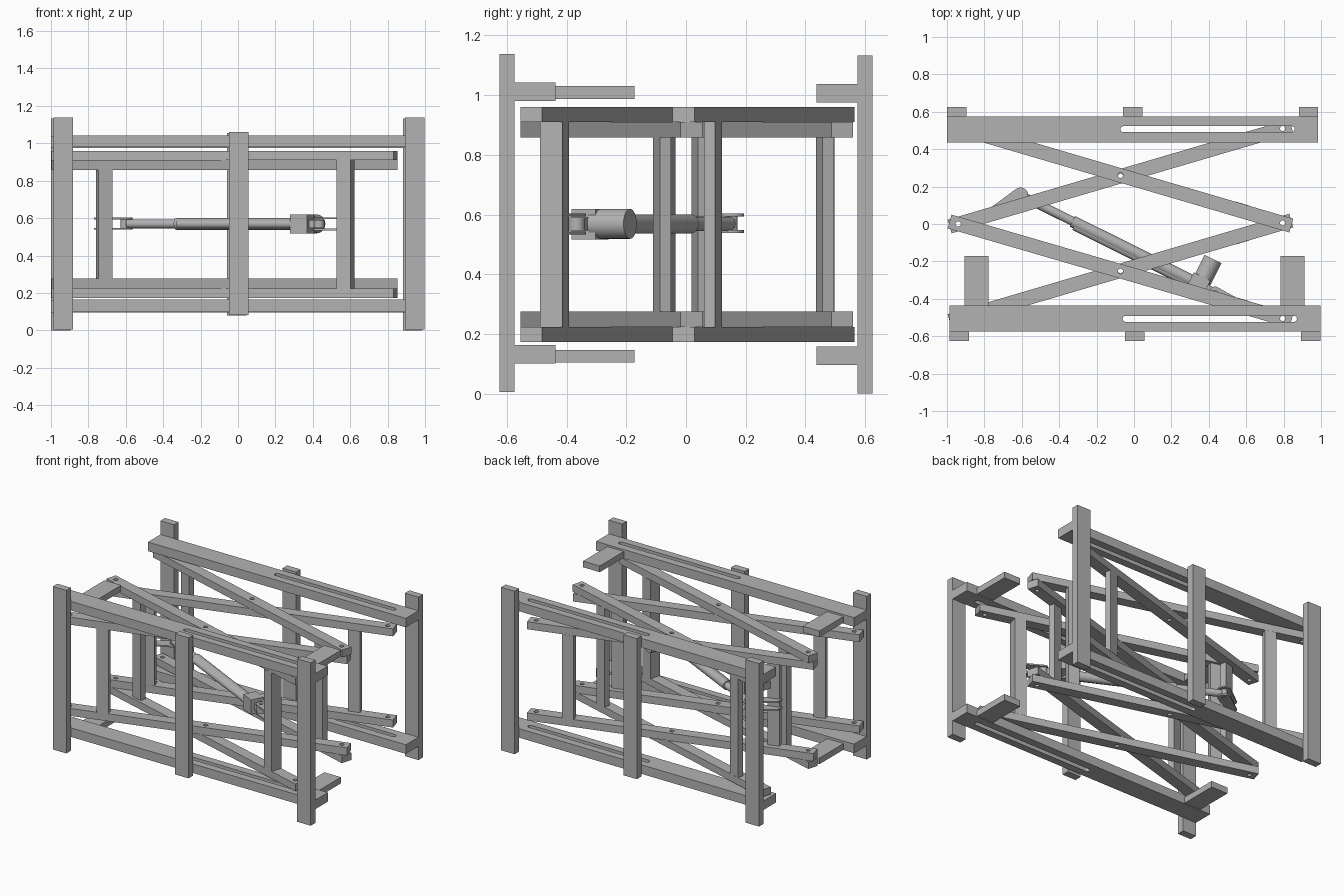
import bpy, bmesh, math
from mathutils import Vector, Matrix

if "Cube" in bpy.data.objects:
    bpy.data.objects.remove(bpy.data.objects["Cube"])

grey = bpy.data.materials.new("plain_grey")
grey.use_nodes = True
COLOUR = (0.45, 0.45, 0.45, 1)
grey.diffuse_color = COLOUR
grey.node_tree.nodes["Principled BSDF"].inputs["Base Color"].default_value = COLOUR

MID = 0.567  # height of the plane the frame is mirrored about


def add_object(name, mesh):
    mesh.materials.clear()
    mesh.materials.append(grey)
    ob = bpy.data.objects.new(name, mesh)
    bpy.context.collection.objects.link(ob)
    return ob


def box(name, x, y, z, turn=0):
    """Box from (min, max) ranges, turned about its own vertical axis."""
    bm = bmesh.new()
    bmesh.ops.create_cube(bm, size=1)
    size = Vector((x[1] - x[0], y[1] - y[0], z[1] - z[0]))
    centre = Vector((sum(x) / 2, sum(y) / 2, sum(z) / 2))
    bm.transform(Matrix.Translation(centre) @ Matrix.Rotation(turn, 4, 'Z') @ Matrix.Diagonal(size).to_4x4())
    mesh = bpy.data.meshes.new(name)
    bm.to_mesh(mesh)
    bm.free()
    return add_object(name, mesh)


def ring(cx, cy, r, n=16):
    return [(cx + r * math.cos(i * math.tau / n), cy + r * math.sin(i * math.tau / n)) for i in range(n)]


def slot(x0, x1, y, r, n=8):
    def half(cx, start):
        return [(cx + r * math.cos(start + math.pi * i / n), y + r * math.sin(start + math.pi * i / n))
                for i in range(n + 1)]
    return half(x1, -math.pi / 2) + half(x0, math.pi / 2)


def plate(name, z, outline, holes=()):
    """Flat plate with holes, extruded between two heights."""
    curve = bpy.data.curves.new(name + "_outline", 'CURVE')
    curve.dimensions = '2D'
    curve.fill_mode = 'BOTH'
    curve.extrude = (z[1] - z[0]) / 2
    for loop in [outline, *holes]:
        sp = curve.splines.new('POLY')
        sp.points.add(len(loop) - 1)
        for p, (px, py) in zip(sp.points, loop):
            p.co = (px, py, 0, 1)
        sp.use_cyclic_u = True
    temp = bpy.data.objects.new(name + "_outline", curve)
    bpy.context.collection.objects.link(temp)
    dg = bpy.context.evaluated_depsgraph_get()
    mesh = bpy.data.meshes.new_from_object(temp.evaluated_get(dg))
    bpy.data.objects.remove(temp)
    bm = bmesh.new()
    bm.from_mesh(mesh)
    bmesh.ops.remove_doubles(bm, verts=bm.verts, dist=1e-5)
    bmesh.ops.recalc_face_normals(bm, faces=bm.faces)
    bm.transform(Matrix.Translation((0, 0, sum(z) / 2)))
    for f in bm.faces:
        f.smooth = False
    bm.to_mesh(mesh)
    bm.free()
    mesh.name = name
    return add_object(name, mesh)


def cylinder(name, a, b, r, n=32):
    a, b = Vector(a), Vector(b)
    bm = bmesh.new()
    bmesh.ops.create_cone(bm, cap_ends=True, segments=n, radius1=r, radius2=r, depth=(b - a).length)
    bm.transform(Matrix.Translation((a + b) / 2) @ (b - a).to_track_quat('Z', 'Y').to_matrix().to_4x4())
    for f in bm.faces:
        f.smooth = len(f.verts) == 4
    mesh = bpy.data.meshes.new(name)
    bm.to_mesh(mesh)
    bm.free()
    for e in mesh.edges:
        e.use_edge_sharp = False
    ob = add_object(name, mesh)
    bpy.ops.object.select_all(action='DESELECT')
    ob.select_set(True)
    bpy.context.view_layer.objects.active = ob
    bpy.ops.object.shade_smooth_by_angle(angle=math.radians(35))
    return ob


def levels(z):
    """A height range above and its mirror below."""
    return {"upper": z, "lower": (2 * MID - z[1], 2 * MID - z[0])}.items()


# Front and rear frames: posts, slotted rails
for side, s, dx, dz in (("front", -1, 0.005, 0.005), ("rear", 1, -0.007, 0)):
    for place, x, z in (("right", -0.94, (0, 1.133)), ("middle", 0, (0.078, 1.055)), ("left", 0.94, (0, 1.133))):
        ys = sorted((s * 0.575, s * 0.625))
        box(f"{side}_{place}_post", (x + dx - 0.052, x + dx + 0.052), ys, (z[0] + dz, z[1] + dz))
    for level, z in levels((0.975, 1.038)):
        x0, x1, y0, y1 = dx - 0.992, dx + 0.992, s * 0.575, s * 0.437
        outline = [(x0, y0), (x1, y0), (x1, y1), (x0, y1)]
        plate(f"{side}_{level}_rail", (z[0] + dz, z[1] + dz), outline,
              [slot(-0.05 + dx, 0.85 + dx, s * 0.507, 0.016)])

# Tabs reaching back from the front rails
for place, x in (("right", -0.842), ("left", 0.848)):
    for level, z in levels((0.987, 1.03)):
        box(f"{place}_{level}_tab", (x - 0.064, x + 0.064), (-0.44, -0.172), z)

# Scissor arms and the bars that tie the upper and lower ones together
OUTER, INNER = (0.91, 0.96), (0.858, 0.91)
ARM_W = 0.076
arms = {  # start y, end y, layer, (width, sideways shift) of the two bars
    "front_outer": (0.0, -0.505, OUTER, (0.04, 0), (0.078, 0)),
    "front_inner": (-0.505, 0.005, INNER, (0.04, -0.018), (0.04, -0.02)),
    "rear_outer": (0.515, 0.005, OUTER, (0.04, 0.018), (0.04, 0.02)),
    "rear_inner": (0.0, 0.51, INNER, (0.04, -0.018), (0.04, 0.02)),
}
for name, (ya, yb, layer, *bars) in arms.items():
    a, b = Vector((-0.94, ya)), Vector((0.795, yb))
    d = (b - a).normalized()
    side = Vector((-d.y, d.x)) * ARM_W / 2
    p, q = a - d * 0.048, b + d * 0.048
    holes = [ring(*c, 0.014) for c in (a, (a + b) / 2, b)]
    for level, z in levels(layer):
        plate(f"{name}_{level}_arm", z, [p - side, q - side, q + side, p + side], holes)
    for place, x, (w, shift) in zip(("right", "left"), (-0.715, 0.575), bars):
        y = ya + (yb - ya) * (x - a.x) / (b.x - a.x) + shift
        box(f"{name}_{place}_bar", (x - 0.039, x + 0.039), (y - w / 2, y + w / 2),
            (2 * MID - layer[0], layer[0]), math.atan2(d.y, d.x))

# Lug plates on the rear inner bar that hold the rod
eye = (-0.607, 0.153)
ROUND = [(eye[0] + 0.042 * math.cos(t), eye[1] + 0.042 * math.sin(t))
         for t in (math.radians(-70 + 19 * i) for i in range(11))]
for i, z in enumerate((0.543, 0.598)):
    plate(f"rod_lug_{i + 1}", (z - 0.005, z + 0.005),
          [(-0.77, 0.085), (-0.77, 0.04), (-0.68, 0.07)] + ROUND, [ring(*eye, 0.013)])

# Linear actuator: rod, tube, side rail, gearbox and motor
AZ = 0.569
start, end = Vector((*eye, AZ)), Vector((0.335, -0.317, AZ))
d = (end - start).normalized()
n = Vector((-d.y, d.x, 0))
turn = math.atan2(d.y, d.x)
cylinder("actuator_rod", start + d * 0.02, start + d * 0.4, 0.024)
cylinder("rod_pin", (*eye, 0.543), (*eye, 0.598), 0.02, 16)
cylinder("actuator_tube", start + d * 0.31, end, 0.032)
cylinder("actuator_side_tube", start + d * 0.33 - n * 0.018, end - n * 0.018, 0.024)
g = end + d * 0.01
box("gearbox", (g.x - 0.05, g.x + 0.05), (g.y - 0.045, g.y + 0.045), (AZ - 0.052, AZ + 0.05), turn)
m = g + d * 0.01
cylinder("motor", m + n * 0.02, m + n * 0.155, 0.05)

# Tail of the actuator and its clevis on the front bar
tail = g + d * 0.10
cylinder("tail_eye", tail - Vector((0, 0, 0.022)), tail + Vector((0, 0, 0.022)), 0.028)
t = (g + tail) / 2
box("tail_link", (t.x - 0.055, t.x + 0.055), (t.y - 0.02, t.y + 0.02), (AZ - 0.022, AZ + 0.022), turn)
for i, z in enumerate((AZ - 0.03, AZ + 0.03)):
    cx, cy = tail.x, tail.y
    cap = [(cx + 0.032 * math.cos(a), cy + 0.032 * math.sin(a))
           for a in (math.radians(75 + 18 * k) for k in range(11))]
    plate(f"tail_lug_{i + 1}", (z - 0.005, z + 0.005), cap + [(0.55, -0.455), (0.55, -0.395)],
          [ring(cx, cy, 0.012)])
